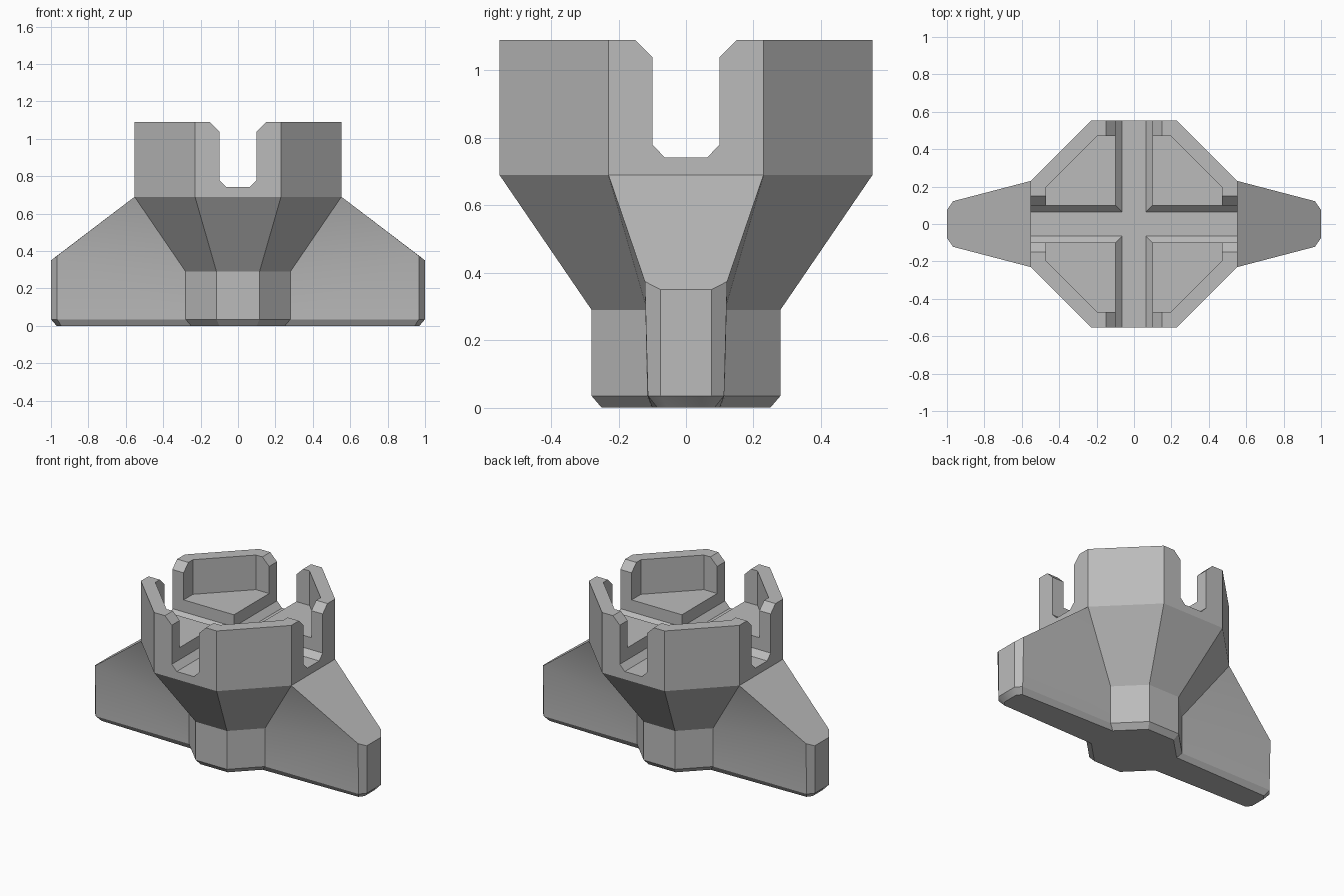
import bpy
import bmesh
from math import radians

cube = bpy.data.objects.get("Cube")
if cube:
    bpy.data.objects.remove(cube, do_unlink=True)

grey = bpy.data.materials.new("plain grey")
grey.use_nodes = True
colour = (0.5, 0.5, 0.5, 1)
grey.diffuse_color = colour
grey.node_tree.nodes["Principled BSDF"].inputs["Base Color"].default_value = colour


def octagon(bm, half, flat, z):
    """Ring of eight corners, starting with the +x side."""
    corners = [(half, -flat), (half, flat), (flat, half), (-flat, half),
               (-half, flat), (-half, -flat), (-flat, -half), (flat, -half)]
    return [bm.verts.new((x, y, z)) for x, y in corners]


def finish(bm, name):
    bmesh.ops.recalc_face_normals(bm, faces=bm.faces[:])
    mesh = bpy.data.meshes.new(name)
    bm.to_mesh(mesh)
    bm.free()
    mesh.materials.append(grey)
    obj = bpy.data.objects.new(name, mesh)
    bpy.context.collection.objects.link(obj)
    return obj


def bridge(bm, low, high, skip=()):
    for i in range(len(low)):
        if i not in skip:
            j = (i + 1) % len(low)
            bm.faces.new((low[i], low[j], high[j], high[i]))


# Flared octagonal body, open at its two sides where the wings join
bm = bmesh.new()
rings = [octagon(bm, *r) for r in ((0.25, 0.1, 0), (0.28, 0.115, 0.035),
                                   (0.28, 0.115, 0.29), (0.553, 0.23, 0.69),
                                   (0.553, 0.23, 1.09))]
for level in range(4):
    bridge(bm, rings[level], rings[level + 1], (0, 4) if level < 3 else ())
bm.faces.new(rings[0])
bm.faces.new(rings[4])

# Tapered wings with chamfered tips
shoulder = ((0.945, 0.085, 0), (0.967, 0.113, 0.035), (0.967, 0.122, 0.374))
tip = ((0.97, 0.055, 0), (1, 0.075, 0.035), (1, 0.075, 0.35))
for side, first in ((1, 0), (-1, 4)):
    ends = []
    for k in (0, 1):
        sy = side * (1 if k else -1)
        a, b, c, d = [ring[first + k] for ring in rings[:4]]
        e = [bm.verts.new((side * x, sy * y, z)) for x, y, z in shoulder]
        t = [bm.verts.new((side * x, sy * y, z)) for x, y, z in tip]
        for face in ((a, b, e[1], e[0]), (b, c, e[2], e[1]), (c, d, e[2]),
                     (e[0], e[1], t[1], t[0]), (e[1], e[2], t[2], t[1])):
            bm.faces.new(face)
        ends.append((a, d, e, t))
    (a, d, e, t), (a2, d2, e2, t2) = ends
    bm.faces.new((a, e[0], t[0], t2[0], e2[0], a2))
    bm.faces.new((d, e[2], t[2], t2[2], e2[2], d2))
    for i in (0, 1):
        bm.faces.new((t[i], t[i + 1], t2[i + 1], t2[i]))
body = finish(bm, "winged_socket")

# Octagonal pocket cutter
bm = bmesh.new()
low, high = octagon(bm, 0.47, 0.197, 0.86), octagon(bm, 0.47, 0.197, 1.2)
bridge(bm, low, high)
bm.faces.new(low)
bm.faces.new(high)
cutters = [finish(bm, "pocket_cutter")]

# Crossing slot cutters with chamfered floor and mouth
half_profile = [(0.063, 0.742), (0.1, 0.78), (0.1, 1.04), (0.25, 1.19)]
profile = half_profile + [(-w, z) for w, z in reversed(half_profile)]
for name, along_x in (("slot_cutter_x", True), ("slot_cutter_y", False)):
    bm = bmesh.new()
    ends = [[bm.verts.new((s, w, z) if along_x else (w, s, z)) for w, z in profile]
            for s in (-0.8, 0.8)]
    bridge(bm, *ends)
    for end in ends:
        bm.faces.new(end)
    cutters.append(finish(bm, name))

# Cut the pocket and slots, then discard the cutters
bpy.ops.object.select_all(action="DESELECT")
bpy.context.view_layer.objects.active = body
body.select_set(True)
for cutter in cutters:
    cutter.hide_render = True
    mod = body.modifiers.new("cut", "BOOLEAN")
    mod.operation = "DIFFERENCE"
    mod.solver = "EXACT"
    mod.object = cutter
    bpy.ops.object.modifier_apply(modifier=mod.name)
for cutter in cutters:
    bpy.data.objects.remove(cutter, do_unlink=True)

bpy.ops.object.shade_smooth_by_angle(angle=radians(30))
